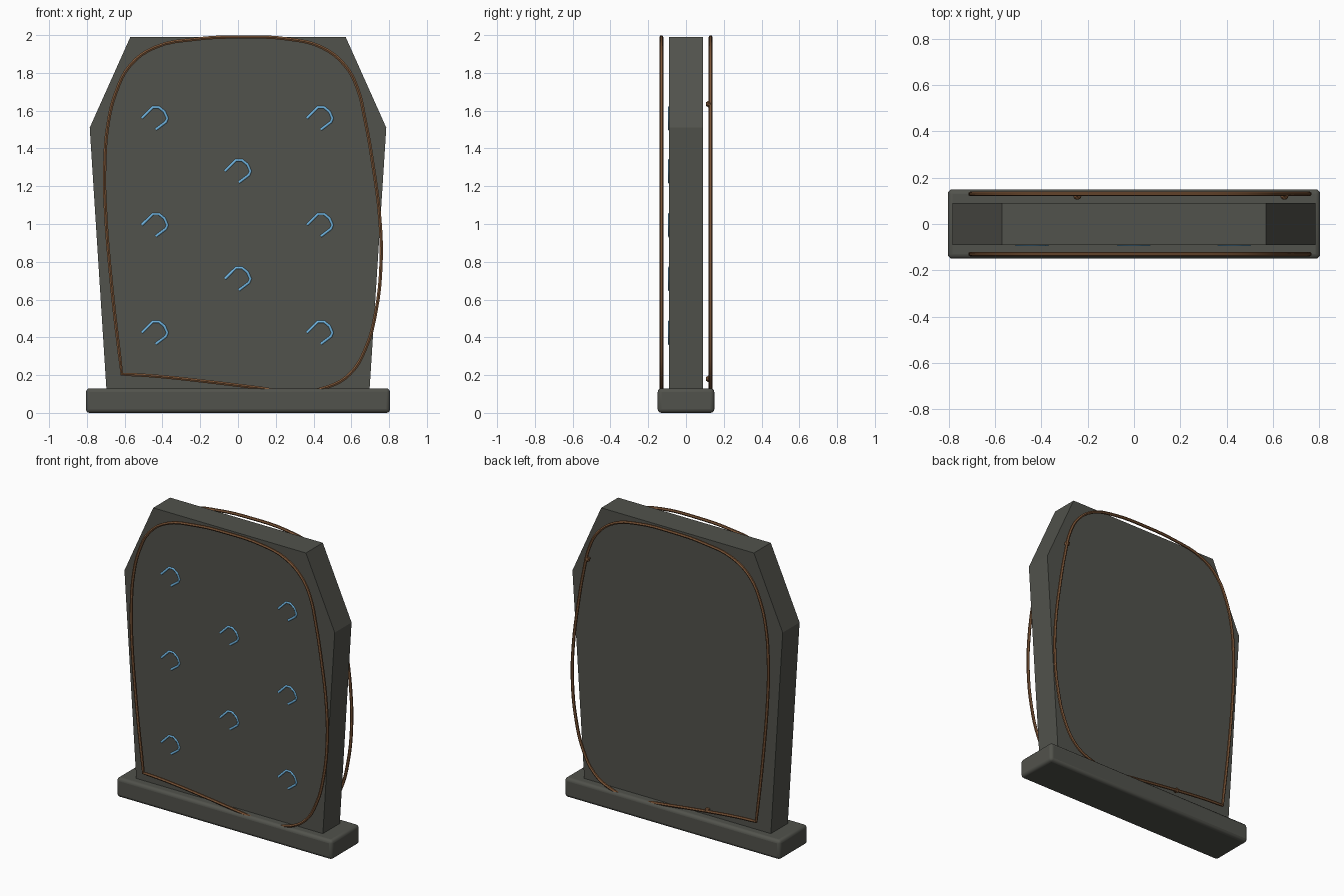
import bpy, bmesh

if "Cube" in bpy.data.objects:
    bpy.data.objects.remove(bpy.data.objects["Cube"])


def material(name, color):
    m = bpy.data.materials.new(name)
    m.diffuse_color = (*color, 1)
    m.use_nodes = True
    m.node_tree.nodes["Principled BSDF"].inputs["Base Color"].default_value = m.diffuse_color
    return m


stone = material("dark stone", (0.083, 0.085, 0.072))
copper = material("brown cord", (0.21, 0.095, 0.04))
blue = material("light blue", (0.16, 0.45, 0.73))


def activate(ob):
    bpy.ops.object.select_all(action='DESELECT')
    ob.select_set(True)
    bpy.context.view_layer.objects.active = ob


def tube(name, pts, y, radius, mat, closed=False, smooth=False):
    """Round tube along (x, z) points in the plane at y."""
    cu = bpy.data.curves.new(name, 'CURVE')
    cu.dimensions = '3D'
    cu.bevel_depth = radius
    cu.bevel_resolution = 1
    cu.resolution_u = 4
    cu.use_fill_caps = True
    sp = cu.splines.new('BEZIER')
    sp.bezier_points.add(len(pts) - 1)
    for i, (p, (x, z)) in enumerate(zip(sp.bezier_points, pts)):
        p.co = (x, y, z)
        kind = 'AUTO' if smooth and i else 'VECTOR'
        p.handle_left_type = p.handle_right_type = kind
    if not smooth:
        cu.resolution_u = 1
    sp.use_cyclic_u = closed
    ob = bpy.data.objects.new(name, cu)
    bpy.context.collection.objects.link(ob)
    cu.materials.append(mat)
    activate(ob)
    bpy.ops.object.convert(target='MESH')
    if smooth:
        bpy.ops.object.shade_smooth_by_angle()
    return ob


# Plinth with rounded edges
bpy.ops.mesh.primitive_cube_add(size=1, location=(0, 0, 0.065))
base = bpy.context.object
base.name = "base"
base.scale = (1.61, 0.30, 0.13)
bpy.ops.object.transform_apply(location=False, rotation=False, scale=True)
bev = base.modifiers.new("bevel", 'BEVEL')
bev.width = 0.02
bev.segments = 3
base.data.materials.append(stone)
bpy.ops.object.shade_smooth_by_angle()

# Upright slab with clipped top corners
half = [(0.695, 0.10), (0.785, 1.51), (0.57, 1.99)]
outline = half + [(-x, z) for x, z in reversed(half)]
bm = bmesh.new()
face = bm.faces.new([bm.verts.new((x, -0.09, z)) for x, z in outline])
ext = bmesh.ops.extrude_face_region(bm, geom=[face])
bmesh.ops.translate(bm, vec=(0, 0.18, 0),
                    verts=[v for v in ext["geom"] if isinstance(v, bmesh.types.BMVert)])
bmesh.ops.recalc_face_normals(bm, faces=bm.faces)
me = bpy.data.meshes.new("slab")
bm.to_mesh(me)
bm.free()
me.materials.append(stone)
bpy.context.collection.objects.link(bpy.data.objects.new("slab", me))

# Loose cord loops in front of and behind the slab
loop = [(-.615, .205), (-.667, .653), (-.703, 1.10), (-.706, 1.29), (-.688, 1.53),
        (-.645, 1.70), (-.571, 1.84), (-.44, 1.935), (-.228, 1.978), (0, 1.99),
        (.275, 1.978), (.444, 1.935), (.566, 1.84), (.63, 1.725), (.672, 1.555),
        (.714, 1.316), (.751, 1.024), (.757, .785), (.73, .536), (.677, .345),
        (.593, .207), (.476, .138), (.286, .11), (.127, .13), (-.2, .17), (-.466, .197)]
for name, y in (("front_cord", -0.13), ("back_cord", 0.13)):
    tube(name, loop, y, 0.010, copper, closed=True, smooth=True)

# Small knots on the back cord
for x, z in ((0.65, 1.635), (-0.245, 0.18)):
    bpy.ops.mesh.primitive_ico_sphere_add(subdivisions=1, radius=0.02, location=(x, 0.122, z))
    knot = bpy.context.object
    knot.name = "cord_knot"
    knot.data.materials.append(copper)

# Blue horseshoe marks, sunk into the front face
mark = [(-.069, 0), (-.011, .058), (.021, .058), (.05, .035),
        (.066, 0), (.058, -.02), (.005, -.06)]
centres = [(x, z) for z in (1.56, 0.995, 0.425) for x in (-0.44, 0.434)]
centres += [(0, 1.28), (0, 0.71)]
for cx, cz in centres:
    tube("horseshoe_mark", [(cx + x, cz + z) for x, z in mark], -0.0875, 0.008, blue)
